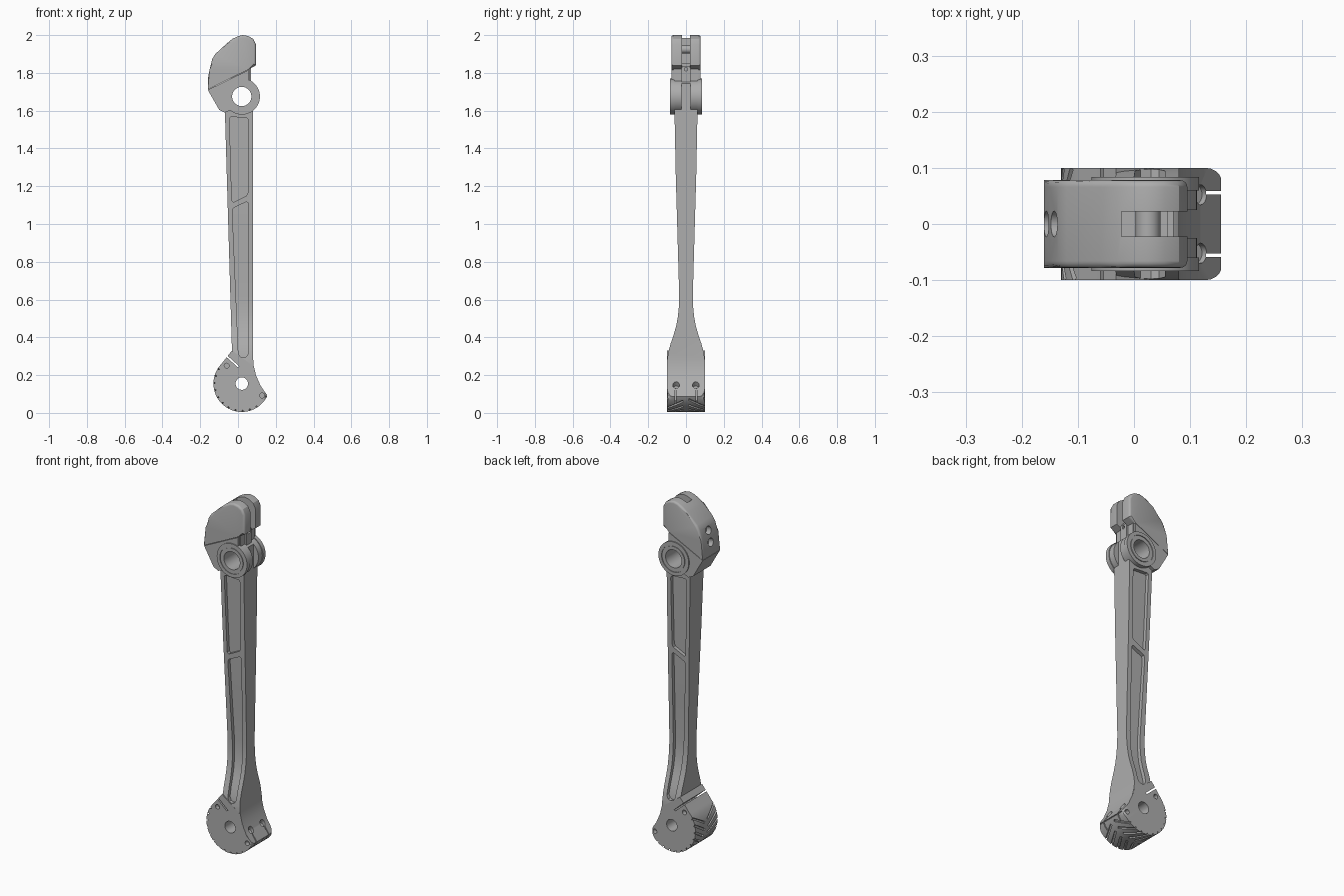
import bpy, bmesh
from math import cos, sin, radians
from mathutils import Matrix, Vector

if "Cube" in bpy.data.objects:
    bpy.data.objects.remove(bpy.data.objects["Cube"])

grey = bpy.data.materials.new("grey metal")
grey.use_nodes = True
GREY = (0.42, 0.42, 0.42, 1)
grey.diffuse_color = GREY
grey.node_tree.nodes["Principled BSDF"].inputs["Base Color"].default_value = GREY

AXLE = (0.02, 0.155)   # foot centre in x, z
PIVOT = (0.02, 1.675)  # upper pivot in x, z
R = 0.15


def make(name, bm):
    bmesh.ops.recalc_face_normals(bm, faces=bm.faces)
    mesh = bpy.data.meshes.new(name)
    bm.to_mesh(mesh)
    bm.free()
    mesh.materials.append(grey)
    obj = bpy.data.objects.new(name, mesh)
    bpy.context.collection.objects.link(obj)
    return obj


def prism(name, pts, lo, hi, axis="y", bevel=0, pick=None):
    """Extrude an outline along x or y; optionally round its rim edges."""
    def place(p, d):
        return (p[0], d, p[1]) if axis == "y" else (d, p[0], p[1])
    bm = bmesh.new()
    a = [bm.verts.new(place(p, lo)) for p in pts]
    b = [bm.verts.new(place(p, hi)) for p in pts]
    bm.faces.new(a)
    bm.faces.new(b[::-1])
    n = len(pts)
    for i in range(n):
        j = (i + 1) % n
        bm.faces.new((a[i], b[i], b[j], a[j]))
    if bevel:
        rim = [e for e in bm.edges if abs(e.verts[0].co.y - e.verts[1].co.y) < 1e-5
               and (pick is None or all(pick(v.co) for v in e.verts))]
        bmesh.ops.bevel(bm, geom=rim, offset=bevel, segments=4, profile=0.5, affect="EDGES")
    return make(name, bm)


def arc(c, r, start, end, n):
    return [(c[0] + r * cos(radians(start + (end - start) * i / n)),
             c[1] + r * sin(radians(start + (end - start) * i / n))) for i in range(n + 1)]


def disc(name, c, r, lo, hi, bevel=0):
    return prism(name, arc(c, r, 0, 352.5, 47), lo, hi, "y", bevel)


def box(name, size, matrix):
    bm = bmesh.new()
    bmesh.ops.create_cube(bm, size=1, matrix=matrix @ Matrix.Diagonal((*size, 1)))
    return make(name, bm)


def drill(r, depth, pos, direction):
    bm = bmesh.new()
    turn = Vector(direction).to_track_quat("Z", "Y").to_matrix().to_4x4()
    bmesh.ops.create_cone(bm, cap_ends=True, segments=24, radius1=r, radius2=r,
                          depth=depth, matrix=Matrix.Translation(pos) @ turn)
    return make("drill", bm)


def combine(obj, tool, mode="DIFFERENCE", keep=False):
    mod = obj.modifiers.new("cut", "BOOLEAN")
    mod.operation, mod.object, mod.solver = mode, tool, "EXACT"
    deps = bpy.context.evaluated_depsgraph_get()
    mesh = bpy.data.meshes.new_from_object(obj.evaluated_get(deps))
    obj.modifiers.clear()
    obj.data = mesh
    if not keep:
        bpy.data.objects.remove(tool)


def at(x, y, z):
    return Matrix.Translation((x, y, z))


# Half widths of the leg by height
WIDTHS = [(0.0995, -0.1), (0.0995, 0.28), (0.094, 0.32), (0.082, 0.365), (0.065, 0.415),
          (0.052, 0.46), (0.043, 0.51), (0.038, 0.56), (0.036, 0.62), (0.041, 0.8),
          (0.054, 1.25), (0.062, 1.65)]


def limit_width(obj, inset=0):
    side = [(w - inset, z) for w, z in WIDTHS]
    outline = side + [(-w, z) for w, z in reversed(side)]
    combine(obj, prism("width", outline, -0.5, 0.5, "x"), "INTERSECT")


# Leg: front outline trimmed by the side outline
horn = [(0.08, 1.62), (0.08, 0.29), (0.083, 0.25), (0.095, 0.2), (0.118, 0.147), (0.155, 0.092)]
leg = prism("leg", [(-0.07, 1.62), (-0.032, 0.33)] + arc(AXLE, 0.117, 135, 325, 24) + horn[::-1][:-1]
            + [(0.08, 1.62)], -0.3, 0.3)
limit_width(leg)

# Side pockets with a thin web left inside
for pocket in ([(-0.045, 1.56), (-0.037, 1.567), (0.047, 1.562), (0.055, 1.55), (0.052, 1.165),
                (0.045, 1.15), (-0.025, 1.115), (-0.033, 1.125)],
               [(-0.03, 1.07), (-0.024, 1.085), (0.045, 1.118), (0.055, 1.11), (0.055, 0.315),
                (0.045, 0.298), (0.03, 0.292), (0.012, 0.298), (0.002, 0.315)]):
    combine(leg, prism("pocket", pocket, -0.3, 0.3))
web = prism("leg_web", [(-0.055, 1.6), (-0.01, 0.27), (0.065, 0.27), (0.065, 1.6)], -0.3, 0.3)
limit_width(web, 0.02)

# Rounded foot pad
foot = prism("foot", arc(AXLE, R, 137, 333, 44) + [(0.118, 0.146), (0.093, 0.2), (0.078, 0.25), (-0.032, 0.33)],
             -0.1, 0.1, "y", 0.028,
             lambda p: abs(Vector((p.x - AXLE[0], p.z - AXLE[1])).length - R) < 1e-3)
combine(leg, foot, "UNION")

# Round the toe corners
bm = bmesh.new()
bmesh.ops.create_cube(bm, size=1, matrix=at(-0.07, 0, 1) @ Matrix.Diagonal((0.456, 0.2, 2.2, 1)))
bmesh.ops.bevel(bm, geom=[e for e in bm.edges if abs(e.verts[0].co.z - e.verts[1].co.z) > 1],
                offset=0.03, segments=5, profile=0.5, affect="EDGES")
combine(leg, make("corner", bm), "INTERSECT")

# Foot axle hole, clamp slit and cross holes
combine(leg, disc("hole", AXLE, 0.033, -0.3, 0.3))
combine(leg, box("slit", (0.1, 0.4, 0.009), at(-0.035, 0, 0.278) @ Matrix.Rotation(radians(42), 4, "Y")))
for c in ((-0.06, 0.25), (0.128, 0.092)):
    for lo, hi in ((-0.2, -0.075), (0.075, 0.2)):
        combine(leg, disc("cross_hole", c, 0.013, lo, hi))

# Toe screw holes with slits to the tip
for s in (-1, 1):
    combine(leg, drill(0.018, 0.06, (0.125, s * 0.052, 0.155), (0.6, 0, 0.8)))
    combine(leg, box("toe_slit", (0.06, 0.006, 0.14), at(0.158, s * 0.056, 0.09)))

# Chevron tread grooves
for s in (-1, 1):
    for i in range(11):
        ang = radians(157 + 15.5 * i + (4 if s > 0 else 0))
        spin = Matrix.Rotation(-ang, 4, "Y")
        pos = at(AXLE[0], s * 0.057, AXLE[1]) @ spin @ at(R, 0, 0)
        combine(leg, box("groove", (0.022, 0.1, 0.011), pos @ Matrix.Rotation(radians(-32 * s), 4, "X")))

# Upper pivot knuckle with a centre slot
knuckle = disc("pivot_knuckle", PIVOT, 0.092, -0.08, 0.08, 0.014)
combine(knuckle, box("slot", (0.1, 0.05, 0.3), at(0.13, 0, 1.68)))

# Lower bracket behind the pivot, and the neck carrying the head
bracket = prism("bracket", [(-0.16, 1.71), (0.055, 1.815), (0.055, 1.74), (0.0, 1.62),
                            (-0.07, 1.59), (-0.1, 1.605)], -0.078, 0.078)
neck = box("neck", (0.1, 0.13, 0.12), at(0.01, 0, 1.79))
tab = box("neck_tab", (0.05, 0.046, 0.12), at(0.045, 0, 1.775))
combine(tab, drill(0.009, 0.03, (0.07, 0, 1.82), (1, 0, 0)))

bore = disc("bore", PIVOT, 0.051, -0.3, 0.3)
for obj in (leg, knuckle, bracket, neck, tab, web):
    combine(obj, bore, keep=True)

# Raised bushing rings on both sides
rings = []
for name, lo, hi in (("front_bushing", -0.084, -0.06), ("back_bushing", 0.06, 0.084)):
    outer = disc(name + "_collar", PIVOT, 0.096, lo, hi)
    combine(outer, disc("recess", PIVOT, 0.076, -0.3, 0.3))
    inner = disc(name, PIVOT, 0.07, lo, hi, 0.004)
    combine(inner, bore, keep=True)
    rings += [outer, inner]
bpy.data.objects.remove(bore)

# Head with a top slot, a cross pin and two rear holes
head = prism("head", [(-0.16, 1.712), (-0.16, 1.765), (-0.15, 1.82), (-0.136, 1.875), (-0.12, 1.9),
                      (-0.06, 1.955), (-0.03, 1.98), (0.0, 1.994), (0.025, 2.0), (0.055, 1.995),
                      (0.08, 1.98), (0.095, 1.95), (0.095, 1.84), (0.055, 1.818)],
             -0.078, 0.078, "y", 0.012, lambda p: p.z > 1.76)
combine(head, box("head_slot", (0.16, 0.045, 0.4), at(0.058, 0, 2.01)))
for z, x in ((1.785, -0.156), (1.85, -0.142)):
    combine(head, drill(0.023, 0.06, (x, 0, z), (-0.97, 0, 0.22)))
pin = disc("head_pin", (0.025, 1.925), 0.022, -0.03, 0.03)

# Smooth the curves while keeping edges crisp
bpy.ops.object.select_all(action="DESELECT")
for obj in [leg, web, knuckle, bracket, neck, tab, head, pin] + rings:
    obj.select_set(True)
    bpy.context.view_layer.objects.active = obj
bpy.ops.object.shade_smooth_by_angle(angle=radians(30))
